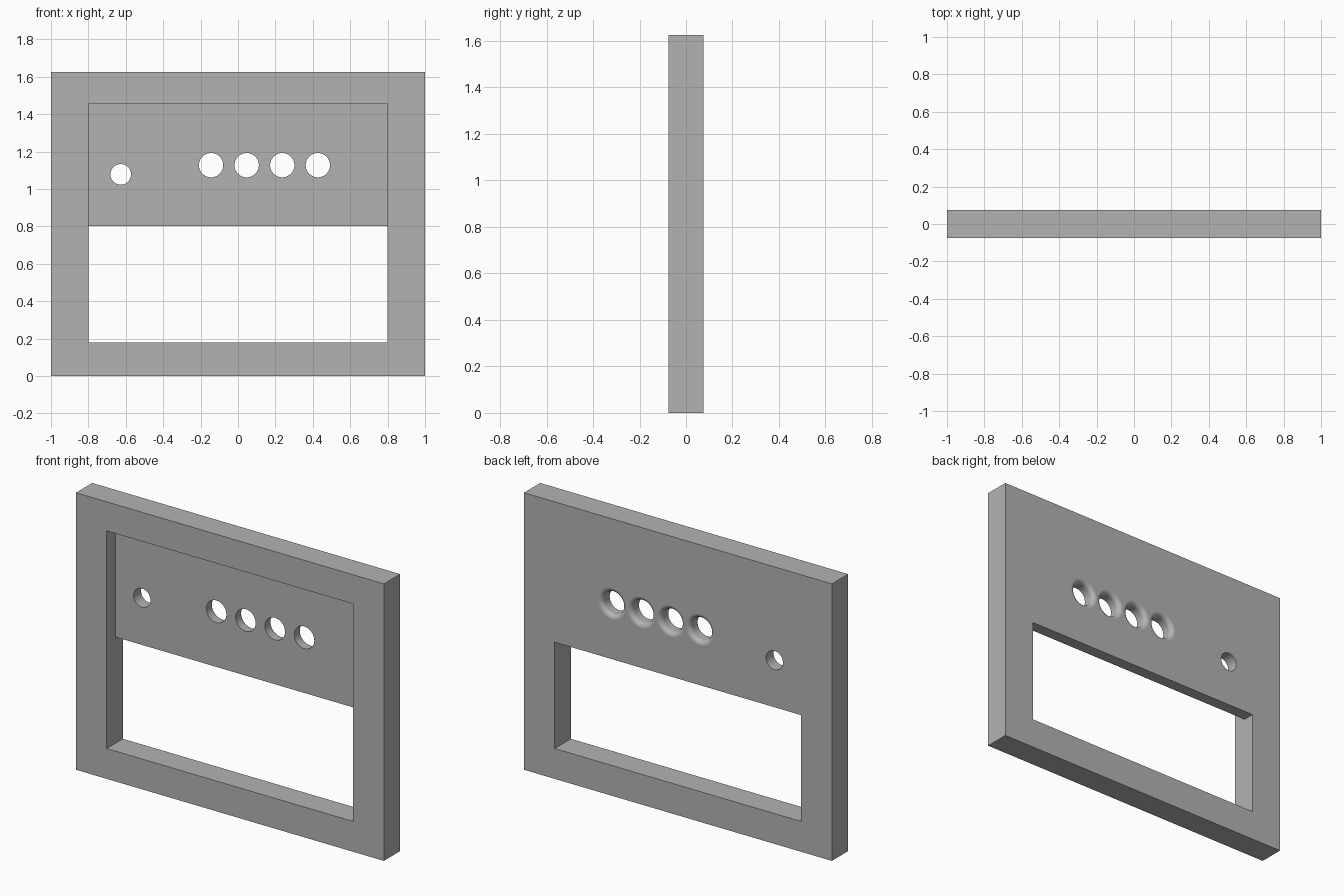
import bpy, bmesh, math

old = bpy.data.objects.get("Cube")
if old:
    bpy.data.objects.remove(old, do_unlink=True)

HALF_DEPTH, HEIGHT = 0.075, 1.626
SEGMENTS = 48

grey = bpy.data.materials.new("plain grey")
grey.use_nodes = True
grey.diffuse_color = (0.45, 0.45, 0.45, 1)
grey.node_tree.nodes["Principled BSDF"].inputs["Base Color"].default_value = grey.diffuse_color


def make_object(name, bm):
    bmesh.ops.recalc_face_normals(bm, faces=bm.faces)
    mesh = bpy.data.meshes.new(name)
    bm.to_mesh(mesh)
    bm.free()
    mesh.materials.append(grey)
    obj = bpy.data.objects.new(name, mesh)
    bpy.context.collection.objects.link(obj)
    return obj


def prism(name, profile, half_width):
    """Extrude a side profile of (y, z) points across x."""
    bm = bmesh.new()
    face = bm.faces.new([bm.verts.new((-half_width, y, z)) for y, z in profile])
    moved = bmesh.ops.extrude_face_region(bm, geom=[face])["geom"]
    bmesh.ops.translate(bm, vec=(2 * half_width, 0, 0),
                        verts=[v for v in moved if isinstance(v, bmesh.types.BMVert)])
    return make_object(name, bm)


def lathe(name, profile, x, z):
    """Revolve (radius, y) points about a line along y."""
    bm = bmesh.new()
    rings = []
    for r, y in profile:
        angles = [math.tau * i / SEGMENTS for i in range(SEGMENTS)]
        rings.append([bm.verts.new((x + r * math.cos(a), y, z + r * math.sin(a)))
                      for a in angles])
    for a, b in zip(rings, rings[1:]):
        for i in range(SEGMENTS):
            j = (i + 1) % SEGMENTS
            bm.faces.new((a[i], a[j], b[j], b[i]))
    bm.faces.new(rings[0])
    bm.faces.new(rings[-1])
    return make_object(name, bm)


# Solid block, and the stepped opening that leaves a recessed upper panel
d = HALF_DEPTH
frame = prism("panel_frame", [(-d, 0), (d, 0), (d, HEIGHT), (-d, HEIGHT)], 1)
cutters = [prism("opening_cutter", [(-0.2, 0.178), (-0.2, 1.455), (0.005, 1.455),
                                    (0.005, 0.802), (0.2, 0.802), (0.2, 0.178)], 0.8)]

# Four knob holes, rounded over at the back
radius, fillet, steps = 0.065, 0.028, 8
flare = [(radius, -0.05)]
for i in range(steps + 1):
    a = math.pi / 2 * i / steps
    flare.append((radius + fillet * (1 - math.cos(a)), d - fillet * (1 - math.sin(a))))
flare.append((radius + fillet, 0.12))
for i in range(4):
    cutters.append(lathe("knob_hole_cutter", flare, -0.144 + 0.1903 * i, 1.127))

# Plain small hole
cutters.append(lathe("small_hole_cutter", [(0.055, -0.05), (0.055, 0.12)], -0.627, 1.078))

# Apply the cuts, then drop the cutters
bpy.context.view_layer.objects.active = frame
for cutter in cutters:
    cut = frame.modifiers.new("cut", "BOOLEAN")
    cut.operation, cut.solver, cut.object = "DIFFERENCE", "EXACT", cutter
    bpy.ops.object.modifier_apply(modifier=cut.name)
    bpy.data.objects.remove(cutter, do_unlink=True)

# Smooth hole walls, flat panel faces
bpy.ops.object.select_all(action="DESELECT")
frame.select_set(True)
bpy.ops.object.shade_smooth_by_angle(angle=math.radians(30))
weighted = frame.modifiers.new("weighted_normals", "WEIGHTED_NORMAL")
weighted.keep_sharp = True
